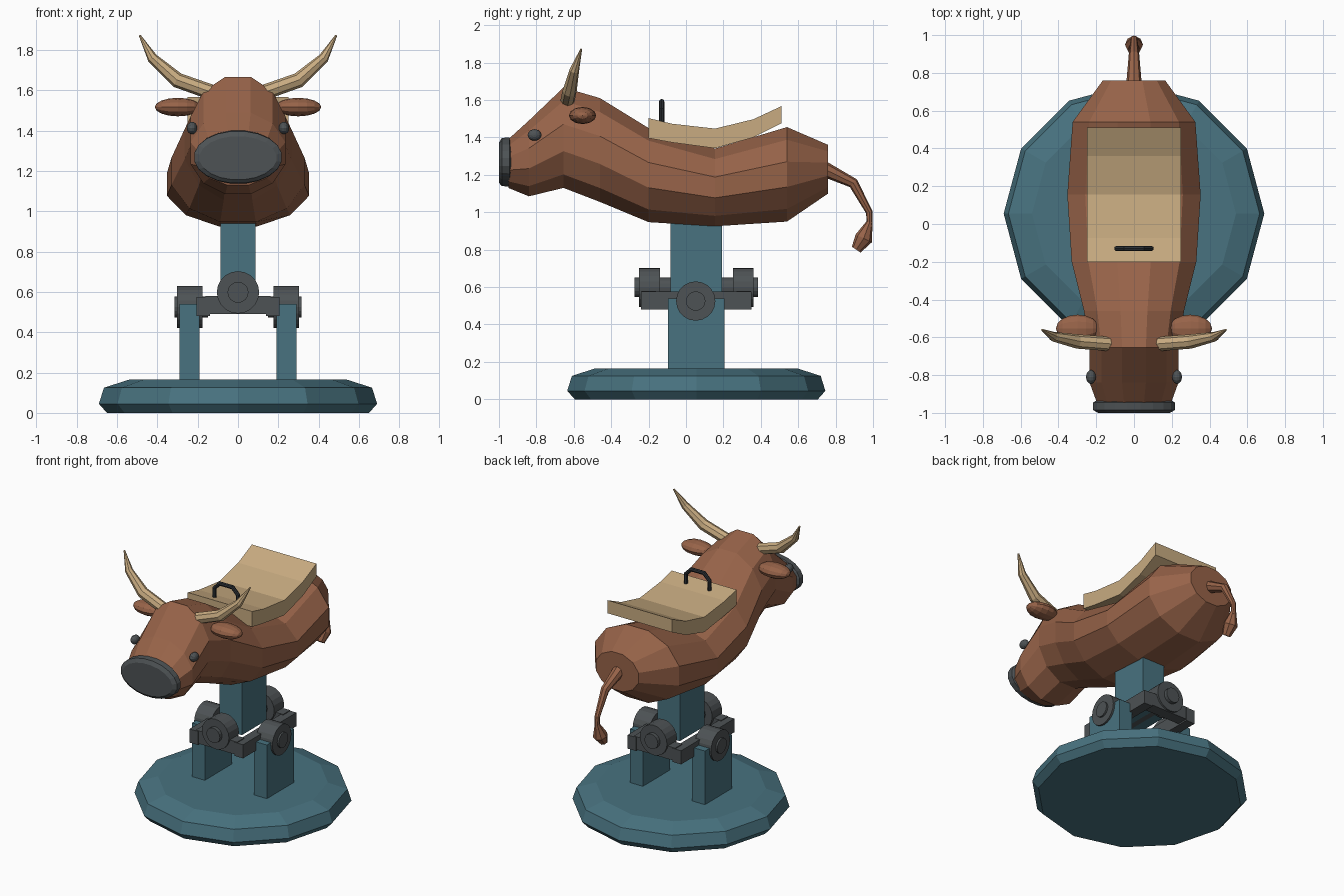
import bpy, bmesh, math
from mathutils import Vector, Matrix

if "Cube" in bpy.data.objects:
    bpy.data.objects.remove(bpy.data.objects["Cube"])


def material(name, rgb):
    m = bpy.data.materials.new(name)
    m.diffuse_color = (*rgb, 1)
    m.use_nodes = True
    m.node_tree.nodes["Principled BSDF"].inputs["Base Color"].default_value = m.diffuse_color
    return m


HIDE = material("brown_hide", (0.31, 0.125, 0.066))
TEAL = material("teal_paint", (0.065, 0.17, 0.215))
TAN = material("tan", (0.58, 0.41, 0.22))
STEEL = material("dark_steel", (0.075, 0.085, 0.09))
BLACK = material("black_rubber", (0.025, 0.03, 0.035))
CY = 0.055  # centre of the stand along y


def finish(name, bm, mat):
    bmesh.ops.recalc_face_normals(bm, faces=bm.faces)
    me = bpy.data.meshes.new(name)
    bm.to_mesh(me)
    bm.free()
    me.materials.append(mat)
    ob = bpy.data.objects.new(name, me)
    bpy.context.collection.objects.link(ob)
    return ob


def skin(name, rings, mat):
    """Join rings of points into a closed, capped surface."""
    bm = bmesh.new()
    vs = [[bm.verts.new(p) for p in r] for r in rings]
    n = len(vs[0])
    for a, b in zip(vs, vs[1:]):
        for i in range(n):
            j = (i + 1) % n
            bm.faces.new((a[i], a[j], b[j], b[i]))
    bm.faces.new(vs[0])
    bm.faces.new(vs[-1])
    return finish(name, bm, mat)


def loft_y(name, sections, n, mat):
    """Sections (y, half width, bottom z, top z) with flat sides and top."""
    k = math.cos(math.pi / n)
    rings = []
    for y, w, lo, hi in sections:
        ang = [2 * math.pi * (i + 0.5) / n for i in range(n)]
        rings.append([(w / k * math.cos(a), y, (lo + hi) / 2 + (hi - lo) / 2 / k * math.sin(a))
                      for a in ang])
    return skin(name, rings, mat)


def tube(name, path, n, mat):
    """Path of (x, y, z, radius)."""
    pts = [Vector(p[:3]) for p in path]
    rings = []
    for i, p in enumerate(pts):
        t = (pts[min(i + 1, len(pts) - 1)] - pts[max(i - 1, 0)]).normalized()
        ref = Vector((0, 1, 0)) if abs(t.y) < 0.6 and abs(pts[-1].x - pts[0].x) > 0.05 else Vector((1, 0, 0))
        u = t.cross(ref).normalized()
        v = t.cross(u)
        rings.append([p + path[i][3] * (u * math.cos(2 * math.pi * k / n) + v * math.sin(2 * math.pi * k / n))
                      for k in range(n)])
    return skin(name, rings, mat)


def box(name, x, y, z, mat):
    bm = bmesh.new()
    bmesh.ops.create_cube(bm, size=1)
    for v in bm.verts:
        v.co = [(r[0] + r[1]) / 2 + c * (r[1] - r[0]) for c, r in zip(v.co, (x, y, z))]
    return finish(name, bm, mat)


def ball(name, centre, radii, seg, rows, mat):
    """Ellipsoid with its poles along x."""
    bm = bmesh.new()
    bmesh.ops.create_uvsphere(bm, u_segments=seg, v_segments=rows, radius=1)
    bmesh.ops.rotate(bm, verts=bm.verts, matrix=Matrix.Rotation(math.pi / 2, 3, 'Y'))
    bmesh.ops.scale(bm, verts=bm.verts, vec=radii)
    bmesh.ops.translate(bm, verts=bm.verts, vec=centre)
    return finish(name, bm, mat)


# body, neck and head in one loft
loft_y("bull_body", [(-0.95, 0.195, 1.13, 1.39), (-0.84, 0.235, 1.085, 1.49),
                     (-0.655, 0.235, 1.13, 1.667), (-0.46, 0.265, 1.055, 1.61),
                     (-0.2, 0.33, 0.947, 1.45), (0.155, 0.353, 0.925, 1.34),
                     (0.54, 0.325, 0.95, 1.455), (0.76, 0.165, 1.10, 1.36)], 12, HIDE)
# muzzle
loft_y("muzzle", [(-0.935, 0.20, 1.15, 1.385), (-0.945, 0.217, 1.137, 1.40),
                  (-0.985, 0.217, 1.14, 1.397), (-1.0, 0.19, 1.157, 1.372)], 20, STEEL)

# eyes, ears, horns
for s, side in ((-1, "left"), (1, "right")):
    ball(side + "_eye", (s * 0.228, -0.81, 1.413), (0.026, 0.037, 0.031), 12, 8, STEEL)
    ball(side + "_ear", (s * 0.298, -0.553, 1.517), (0.115, 0.073, 0.046), 12, 8, HIDE)
    tube(side + "_horn", [(s * 0.13, -0.635, 1.59, 0.038), (s * 0.30, -0.622, 1.65, 0.038),
                          (s * 0.425, -0.597, 1.76, 0.026), (s * 0.487, -0.56, 1.872, 0.005)], 8, TAN)

# tail and tuft
tube("tail", [(0, 0.73, 1.235, 0.042), (0, 0.895, 1.155, 0.028),
              (0, 0.98, 1.0, 0.018), (0, 0.982, 0.92, 0.016)], 8, HIDE)
tube("tail_tuft", [(0, 0.985, 0.955, 0.014), (0, 0.95, 0.86, 0.048), (0, 0.91, 0.80, 0.028)], 8, HIDE)

# saddle: curved pad profile across the back
saddle = [(-0.2, 1.396, 1.503), (-0.075, 1.373, 1.473), (0.155, 1.342, 1.447),
          (0.36, 1.40, 1.497), (0.51, 1.476, 1.567)]
skin("saddle", [[(-0.25, y, lo), (0.25, y, lo), (0.25, y, hi), (-0.25, y, hi)]
                for y, lo, hi in saddle], TAN)

# grab handle
tube("handle", [(x, -0.13, z, 0.014) for x, z in
                ((-0.091, 1.46), (-0.091, 1.55), (-0.05, 1.592), (0.05, 1.592),
                 (0.091, 1.55), (0.091, 1.46))], 8, BLACK)

# round base
skin("base", [[(r * math.cos(math.pi * i / 6), CY + r * math.sin(math.pi * i / 6), z)
               for i in range(12)]
              for r, z in ((0.65, 0), (0.69, 0.045), (0.665, 0.125), (0.54, 0.165))], TEAL)

# column under the belly
box("column", (-0.087, 0.087), (CY - 0.137, CY + 0.137), (0.55, 1.0), TEAL)

# posts, bearings and the gimbal frame
tube("pitch_shaft", [(0, CY - 0.33, 0.598, 0.052), (0, CY + 0.33, 0.598, 0.052)], 16, STEEL)
for s, side in ((-1, "left"), (1, "right")):
    box(side + "_post", sorted((s * 0.19, s * 0.29)), (CY - 0.15, CY + 0.15), (0.15, 0.54), TEAL)
    tube(side + "_bearing", [(s * 0.175, CY - 0.003, 0.525, 0.105), (s * 0.303, CY - 0.003, 0.525, 0.105)], 20, STEEL)
    tube(side + "_shaft", [(s * 0.15, CY - 0.003, 0.525, 0.052), (s * 0.315, CY - 0.003, 0.525, 0.052)], 16, STEEL)
    box(side + "_frame_bar", sorted((s * 0.14, s * 0.207)), (CY - 0.295, CY + 0.295), (0.48, 0.575), STEEL)
for s, end in ((-1, "front"), (1, "back")):
    tube(end + "_bearing", [(0, CY + s * 0.195, 0.598, 0.105), (0, CY + s * 0.305, 0.598, 0.105)], 20, STEEL)
    box(end + "_frame_bar", (-0.16, 0.16), sorted((CY + s * 0.215, CY + s * 0.293)), (0.49, 0.58), STEEL)
